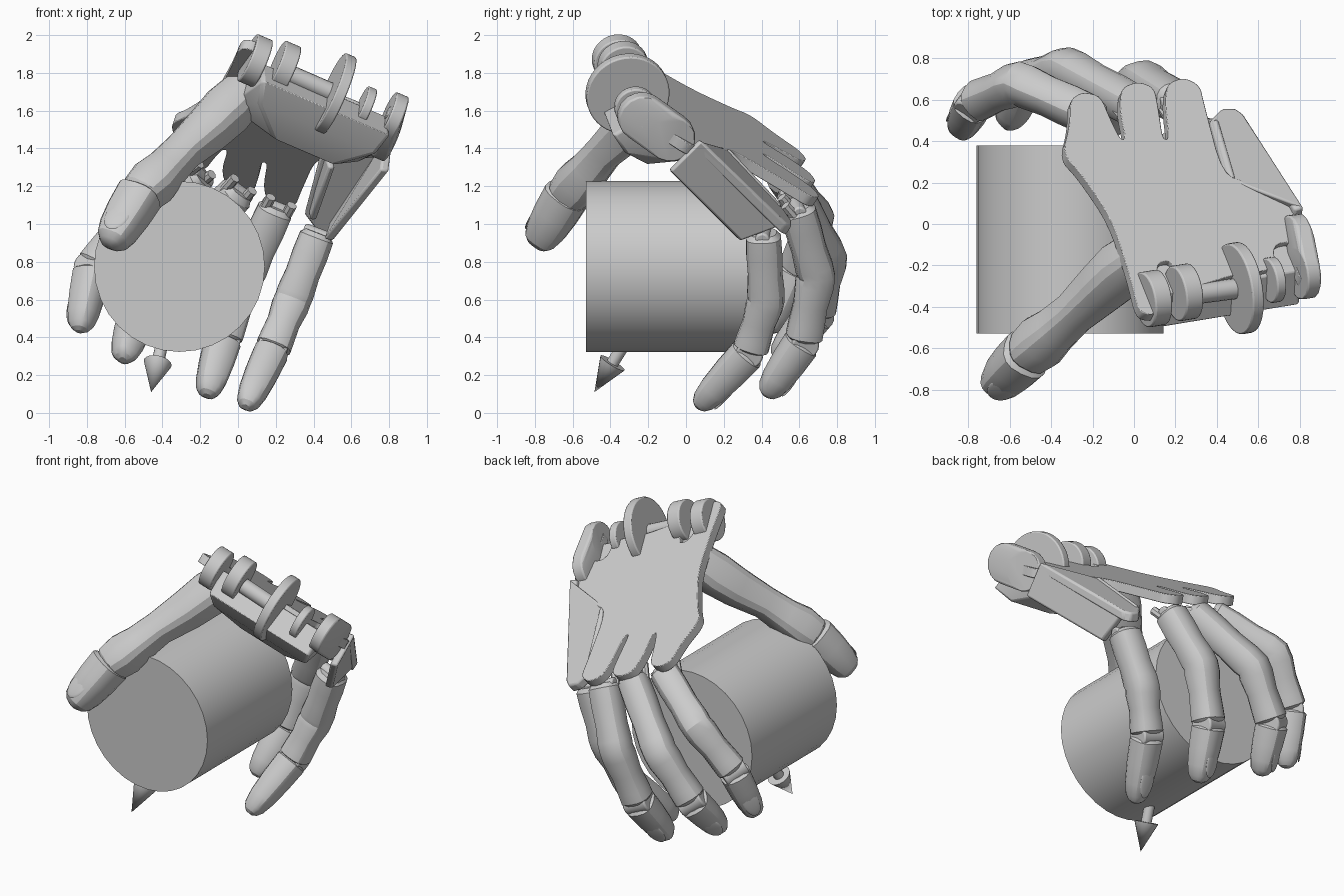
import bpy, bmesh, math
from mathutils import Vector as V, Matrix

if "Cube" in bpy.data.objects:
    bpy.data.objects.remove(bpy.data.objects["Cube"])

L = V((.91, .15, -.39)).normalized()      # across the palm
N = V((.256, .544, .8)).normalized()      # out of the back of the hand
F = N.cross(L).normalized()               # wrist to fingers


def finish(name, bm, bevel=0, angle=32):
    bmesh.ops.recalc_face_normals(bm, faces=bm.faces)
    me = bpy.data.meshes.new(name)
    bm.to_mesh(me)
    bm.free()
    ob = bpy.data.objects.new(name, me)
    bpy.context.collection.objects.link(ob)
    if bevel:
        m = ob.modifiers.new("bevel", 'BEVEL')
        m.width, m.segments, m.limit_method = bevel, 2, 'ANGLE'
    bpy.ops.object.select_all(action='DESELECT')
    ob.select_set(True)
    bpy.context.view_layer.objects.active = ob
    bpy.ops.object.shade_smooth_by_angle(angle=math.radians(angle))
    return ob


def rod(name, a, b, r1, r2=None, n=32, bevel=0):
    a, b = V(a), V(b)
    d = b - a
    bm = bmesh.new()
    mat = Matrix.Translation((a + b) / 2) @ d.to_track_quat('Z', 'Y').to_matrix().to_4x4()
    bmesh.ops.create_cone(bm, cap_ends=True, segments=n, radius1=r1,
                          radius2=r1 if r2 is None else r2, depth=d.length, matrix=mat)
    return finish(name, bm, bevel)


def disk(name, c, r, t):
    return rod(name, V(c) - L * t / 2, V(c) + L * t / 2, r, n=40, bevel=.008)


def prism(name, pts, off, bevel=.012):
    bm = bmesh.new()
    f = bm.faces.new([bm.verts.new(p) for p in pts])
    ex = bmesh.ops.extrude_face_region(bm, geom=[f])['geom']
    bmesh.ops.translate(bm, vec=off, verts=[v for v in ex if isinstance(v, bmesh.types.BMVert)])
    return finish(name, bm, bevel)


def hull(name, pts, bevel=.015):
    bm = bmesh.new()
    for p in pts:
        bm.verts.new(p)
    bmesh.ops.convex_hull(bm, input=bm.verts)
    return finish(name, bm, bevel)


def loft(name, rings, up, n=16):
    """Rings of (centre, radius), slightly squared section."""
    bm = bmesh.new()
    loops = []
    for i, (c, r) in enumerate(rings):
        t = (rings[min(i + 1, len(rings) - 1)][0] - rings[max(i - 1, 0)][0]).normalized()
        s = t.cross(up).normalized()
        u = s.cross(t)
        lp = []
        for k in range(n):
            a = 2 * math.pi * k / n
            x, y = (math.copysign(abs(q) ** .75, q) for q in (math.cos(a), math.sin(a)))
            lp.append(bm.verts.new(c + s * x * r + u * y * r))
        loops.append(lp)
    for p, q in zip(loops, loops[1:]):
        for k in range(n):
            bm.faces.new((p[k], p[(k + 1) % n], q[(k + 1) % n], q[k]))
    bm.faces.new(loops[0])
    bm.faces.new(loops[-1])
    return finish(name, bm, 0, 25)


def segment(name, a, b, r1, r2, up, prof):
    loft(name, [(a.lerp(b, t), (r1 + (r2 - r1) * t) * k) for t, k in prof], up)


TIP = [(.02, .8), (.06, 1), (.4, 1), (.7, .93), (.88, .78), (.96, .55), (1, .25)]


def nail(name, a, b, r, up):
    t = (b - a).normalized()
    s = t.cross(up).normalized()
    u = s.cross(t)
    mat = Matrix((s, t, u)).transposed().to_4x4()
    mat.translation = a.lerp(b, .62) + u * r * .86
    bm = bmesh.new()
    bmesh.ops.create_uvsphere(bm, u_segments=20, v_segments=10, radius=1,
                              matrix=mat @ Matrix.Diagonal((r * .6, (b - a).length * .26, r * .12, 1)))
    finish(name, bm)


def finger(name, joints, r):
    p = [V(j) for j in joints]
    up = ((p[1] + p[2]) / 2 - (p[0] + p[3]) / 2).normalized()
    side = (p[3] - p[0]).cross(up).normalized()
    # both finger bones in one skin, swelling at the middle joint
    rings = [(p[0].lerp(p[1], t), r * k) for t, k in
             ((-.04, .72), (.03, .95), (.3, .98), (.6, .94), (.88, 1.02))]
    rings += [((p[0].lerp(p[1], .99) + p[1].lerp(p[2], .01)) / 2, r * 1.0)]
    rings += [(p[1].lerp(p[2], t), r * k) for t, k in
              ((.14, 1.02), (.45, .9), (.75, .95), (.92, .97), (.98, .75))]
    loft(name + "_bones", rings, up)
    segment(name + "_tip", p[2], p[3], r * .97, r * .82, up, TIP)
    nail(name + "_nail", p[2], p[3], r * .88, up)
    # hinge pins at the knuckle and the last joint
    for i, k in ((0, .4), (2, .75)):
        rod(f"{name}_hinge_{i}", p[i] - side * r * .8, p[i] + side * r * .8, r * k, n=20, bevel=.01)
    # paired tongues reaching under the palm shell
    if name != "little_finger":
        for s in (-1, 1):
            o = side * s * r * .6
            rod(name + "_tongue", p[0] - F * .09 + o, p[0].lerp(p[1], .2) + o, r * .28, n=8)


# four fingers
finger("index_finger", [(-.2, .52, 1.25), (-.56, .68, 1.04), (-.77, .59, .76), (-.84, .45, .43)], .098)
finger("middle_finger", [(.0, .57, 1.17), (-.33, .75, .83), (-.53, .69, .53), (-.61, .48, .28)], .1)
finger("ring_finger", [(.2, .59, 1.08), (.04, .69, .73), (-.08, .62, .38), (-.165, .42, .09)], .1)
finger("little_finger", [(.42, .41, .94), (.29, .425, .6), (.18, .34, .33), (.04, .06, .03)], .098)

# thumb
tup = V((-.35, -.85, .2))
bone = [((.03, -.15, 1.69), .12), ((-.06, -.22, 1.6), .132), ((-.16, -.31, 1.5), .12),
        ((-.29, -.43, 1.385), .1), ((-.38, -.51, 1.29), .108), ((-.45, -.57, 1.22), .125),
        ((-.51, -.62, 1.16), .112), ((-.53, -.64, 1.13), .08)]
loft("thumb_bone", [(V(c), r) for c, r in bone], tup, 14)
ta, tb = V((-.51, -.62, 1.17)), V((-.685, -.79, .885))
segment("thumb_tip", ta, tb, .122, .108, tup, TIP)
nail("thumb_nail", ta, tb, .11, tup)

# palm shell: outline seen from above, rounded, laid on the sloping plane
outline = [(.08, -.44), (.02, -.42), (-.02, -.25), (-.11, .03), (-.26, .25), (-.345, .34),
           (-.31, .48), (-.31, .6), (-.25, .64), (-.16, .62), (-.11, .5), (-.065, .41),
           (-.04, .41), (-.07, .56), (-.06, .66), (.02, .69), (.1, .66), (.12, .55), (.14, .41),
           (.17, .41), (.15, .58), (.16, .68), (.24, .71), (.32, .67), (.34, .58), (.43, .24),
           (.56, .2), (.83, .04), (.83, -.08), (.89, -.22), (.86, -.3), (.79, -.26), (.77, -.08),
           (.67, -.1), (.69, -.22), (.5, -.24), (.34, -.29), (.2, -.33), (.19, -.17),
           (.1, -.19), (.14, -.42)]
for _ in range(2):
    o = [V(p) for p in outline]
    outline = [q for i in range(len(o)) for q in
               (o[i].lerp(o[(i + 1) % len(o)], .22), o[i].lerp(o[(i + 1) % len(o)], .78))]
prism("palm_shell", [V((x, y, 1.70 - .32 * x - .68 * y)) for x, y in outline], N * -.06)

# wrist block under the shell
O = V((.45, -.2, 1.692))
hull("wrist_block", [O + L * l + F * f + N * n
                     for l0, l1, f, n in ((-.38, .36, -.08, -.03), (-.36, .38, -.17, -.19),
                                          (-.32, .36, -.05, -.25), (-.42, .38, .22, -.04),
                                          (-.15, .2, .15, -.29), (-.42, .34, .24, -.15))
                     for l in (l0, l1)])

# wrist disks and lugs
disk("wrist_disk", (.51, -.31, 1.69), .222, .06)
disk("left_lug", (.09, -.36, 1.865), .135, .09)
disk("inner_lug_left", (.24, -.33, 1.83), .135, .09)
disk("inner_lug_right", (.67, -.27, 1.62), .11, .05)
lug = [V((.82, -.235, 1.57)) - L * .035, V((.79, -.08, 1.46)) - L * .035]
hull("right_lug_arm", [p + (F * math.cos(a) + N * math.sin(a)) * .128 + L * t
                       for p in lug for t in (0, .07)
                       for a in [k * math.pi / 8 for k in range(16)]], .008)
rod("wrist_axle", V((.28, -.34, 1.79)), V((.51, -.31, 1.69)), .05, n=16)

# folding side flap that carries the little finger
A, B, C, D = V((.82, .08, 1.44)), V((.53, .53, 1.0)), V((.50, .29, .91)), V((.80, -.08, 1.28))
P, Q = V((.45, .22, 1.40)), V((.37, .5, 1.1))
prism("flap_back", [P, A, B, V((.49, .56, .99)), V((.43, .56, 1.02)), Q], V((-.02, -.03, -.05)))
prism("flap_side", [A, B, C, D], V((-.045, -.012, .01)))
prism("flap_inner", [P, Q, Q + V((.01, -.08, -.08)), P + V((.03, -.1, -.1))], V((.035, .01, 0)))

# held cylinder
rod("held_cylinder", (-.31, -.53, .775), (-.31, .38, .775), .452, n=32)

# direction arrow from the cylinder centre
tip, start = V((-.46, -.485, .11)), V((-.31, -.07, .775))
neck = tip + (start - tip).normalized() * .185
rod("arrow_shaft", start, neck, .033, n=16)
rod("arrow_head", neck, tip, .075, 0, n=20)
